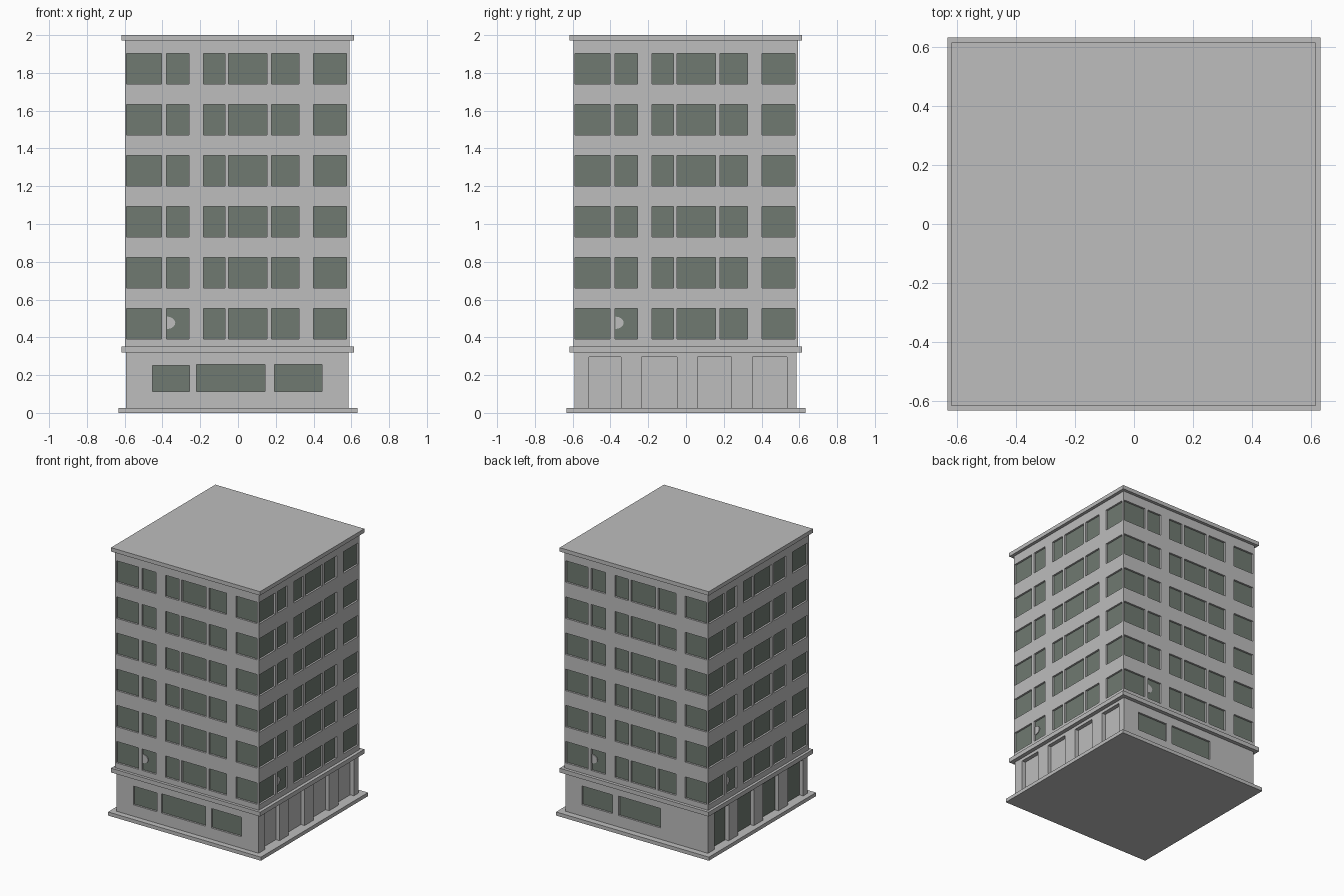
import bpy, bmesh, math
from mathutils import Matrix, Vector

if "Cube" in bpy.data.objects:
    bpy.data.objects.remove(bpy.data.objects["Cube"])


def material(name, rgb):
    m = bpy.data.materials.new(name)
    m.diffuse_color = (*rgb, 1)
    m.use_nodes = True
    m.node_tree.nodes["Principled BSDF"].inputs["Base Color"].default_value = m.diffuse_color
    return m


CONCRETE = material("concrete_grey", (0.51, 0.51, 0.51))
GLASS = material("green_grey_glass", (0.16, 0.195, 0.165))
CENTRE = Vector((-0.004, -0.002, 0))


def finish(bm, name, weld=True):
    if weld:
        bmesh.ops.remove_doubles(bm, verts=bm.verts, dist=0.0001)
    me = bpy.data.meshes.new(name)
    bm.to_mesh(me)
    bm.free()
    me.materials.append(CONCRETE)
    me.materials.append(GLASS)
    ob = bpy.data.objects.new(name, me)
    bpy.context.collection.objects.link(ob)
    return ob


def slab(name, half, z0, z1, centre):
    bm = bmesh.new()
    bmesh.ops.create_cube(bm, size=1)
    for v in bm.verts:
        v.co = Vector((v.co.x * 2 * half, v.co.y * 2 * half,
                       z0 + (v.co.z + 0.5) * (z1 - z0))) + centre
    return finish(bm, name)


def facade(bm, side, half, zlo, zhi, openings):
    """Flat wall with recessed openings (u0, u1, z0, z1, depth, material).
    side counts quarter turns: 0 front, 1 right, 2 back, 3 left."""
    rot = Matrix.Rotation(side * math.pi / 2, 3, 'Z')

    def quad(pts, mat=0):
        f = bm.faces.new([bm.verts.new(rot @ Vector((u, d - half, z)) + CENTRE)
                          for u, d, z in pts])
        f.material_index = mat

    us = sorted({-half, half} | {u for o in openings for u in o[:2]})
    zs = sorted({zlo, zhi} | {z for o in openings for z in o[2:4]})
    # wall cells outside the openings
    for a, b in zip(us, us[1:]):
        for c, e in zip(zs, zs[1:]):
            um, zm = (a + b) / 2, (c + e) / 2
            if not any(o[0] < um < o[1] and o[2] < zm < o[3] for o in openings):
                quad([(a, 0, c), (b, 0, c), (b, 0, e), (a, 0, e)])
    # recessed pane and its four reveals
    for a, b, c, e, d, mat in openings:
        quad([(a, d, c), (b, d, c), (b, d, e), (a, d, e)], mat)
        quad([(a, 0, c), (b, 0, c), (b, d, c), (a, d, c)])
        quad([(a, d, e), (b, d, e), (b, 0, e), (a, 0, e)])
        quad([(a, 0, c), (a, d, c), (a, d, e), (a, 0, e)])
        quad([(b, 0, e), (b, d, e), (b, d, c), (b, 0, c)])


# upper storeys: the same window rhythm on all four sides
COLUMNS = [(-0.585, -0.40), (-0.374, -0.256), (-0.178, -0.065),
           (-0.045, 0.157), (0.181, 0.327), (0.404, 0.578)]
windows = [(a, b, 0.392 + 0.27 * i, 0.552 + 0.27 * i, 0.014, 1)
           for i in range(6) for a, b in COLUMNS]
bm = bmesh.new()
for s in range(4):
    facade(bm, s, 0.594, 0.34, 1.98, windows)
finish(bm, "tower_walls")

# ground floor: shop windows front and back, tall bays on the sides
front = [(-0.448, -0.253, 0.112, 0.252, 0.014, 1),
         (-0.216, 0.147, 0.112, 0.257, 0.014, 1),
         (0.197, 0.448, 0.112, 0.257, 0.014, 1)]
back = [(-0.455, -0.20, 0.112, 0.252, 0.014, 1),
        (-0.15, 0.195, 0.112, 0.257, 0.014, 1)]
BAYS = [(-0.512, -0.342), (-0.233, -0.046), (0.062, 0.244), (0.354, 0.536)]
right = [(a, b, 0.022, 0.297, 0.03, 0) for a, b in BAYS]
left = [(a, b, 0.022, 0.297, 0.03, 1) for a, b in BAYS]
bm = bmesh.new()
for s, openings in enumerate((front, right, back, left)):
    facade(bm, s, 0.588, 0.015, 0.33, openings)
finish(bm, "ground_floor_walls")

# small half-round plate in one lower window of each side
bm = bmesh.new()
for s in range(4):
    rot = Matrix.Rotation(s * math.pi / 2, 3, 'Z')
    arc = [(-0.372 + 0.044 * math.cos(t), 0.477 + 0.033 * math.sin(t))
           for t in (math.pi * (k / 8 - 0.5) for k in range(9))]
    rings = [[bm.verts.new(rot @ Vector((u, d - 0.594, z)) + CENTRE)
              for u, z in arc] for d in (0.008, 0.0135)]
    bm.faces.new(rings[0])
    bm.faces.new(rings[1][::-1])
    for k in range(9):
        j = (k + 1) % 9
        bm.faces.new([rings[0][j], rings[0][k], rings[1][k], rings[1][j]])
finish(bm, "half_round_window_plates", weld=False)

# horizontal slabs
slab("base_plinth", 0.632, 0.0, 0.027, Vector((0, 0, 0)))
slab("first_floor_ledge", 0.616, 0.32, 0.352, Vector((-0.002, -0.001, 0)))
slab("roof_slab", 0.616, 1.971, 2.0, Vector((-0.002, -0.001, 0)))
